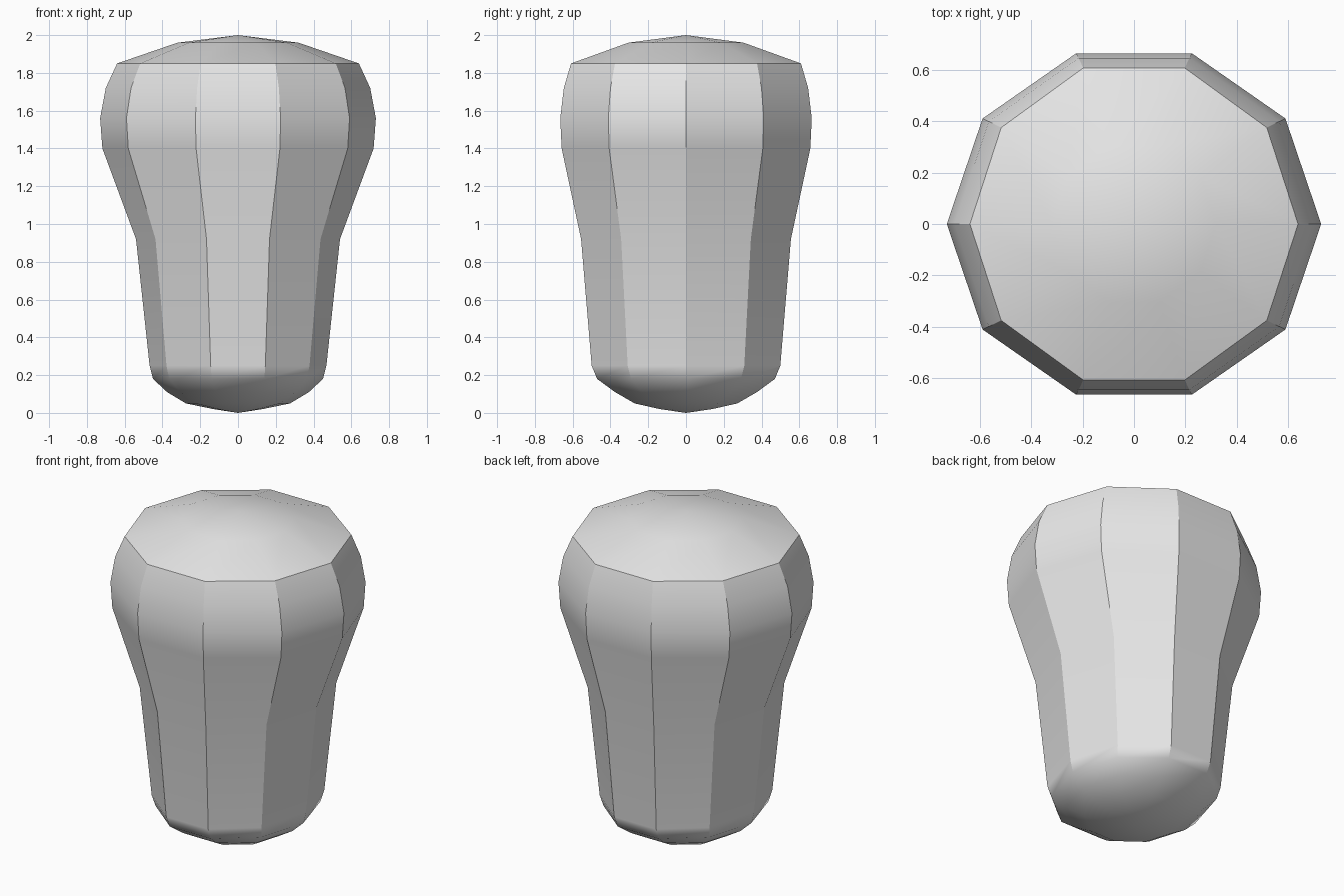
import bpy, bmesh
from math import cos, sin, pi

cube = bpy.data.objects.get("Cube")
if cube:
    bpy.data.objects.remove(cube, do_unlink=True)

SIDES = 10
# Rings from bottom to top: height, radius along x, radius along y
RINGS = [
    (0.02, 0.13, 0.145), (0.05, 0.275, 0.285), (0.11, 0.375, 0.395),
    (0.18, 0.45, 0.495), (0.25, 0.468, 0.525), (0.92, 0.54, 0.584),
    (1.40, 0.718, 0.692), (1.56, 0.73, 0.70), (1.72, 0.70, 0.68),
    (1.85, 0.64, 0.64), (1.96, 0.32, 0.32),
]
BODY_BOTTOM, BODY_TOP = 0.17, 1.84

# Grey material
grey = bpy.data.materials.new("plain_grey")
grey.use_nodes = True
colour = (0.8, 0.8, 0.8, 1)
grey.diffuse_color = colour
grey.node_tree.nodes["Principled BSDF"].inputs["Base Color"].default_value = colour

# Ten-sided knob built from stacked rings closed by fans
bm = bmesh.new()
loops = []
for z, rx, ry in RINGS:
    angles = [2 * pi * i / SIDES for i in range(SIDES)]
    loops.append([bm.verts.new((rx * cos(a), ry * sin(a), z)) for a in angles])
bottom = bm.verts.new((0, 0, 0))
top = bm.verts.new((0, 0, 2))
for i in range(SIDES):
    j = (i + 1) % SIDES
    bm.faces.new((bottom, loops[0][j], loops[0][i]))
    bm.faces.new((top, loops[-1][i], loops[-1][j]))
    for low, high in zip(loops, loops[1:]):
        bm.faces.new((low[i], low[j], high[j], high[i]))

# Smooth faces with crisp upright edges and a crisp rim below the cap
for face in bm.faces:
    face.smooth = True
for edge in bm.edges:
    z0, z1 = sorted(v.co.z for v in edge.verts)
    upright = z1 - z0 > 0.01 and z0 > BODY_BOTTOM and z1 < BODY_TOP + 0.02
    rim = z0 > BODY_TOP and z1 < BODY_TOP + 0.02
    edge.smooth = not (upright or rim)

mesh = bpy.data.meshes.new("knob")
bm.to_mesh(mesh)
bm.free()
mesh.materials.append(grey)
knob = bpy.data.objects.new("knob", mesh)
bpy.context.collection.objects.link(knob)

# Keep the long side panels visually flat
weighted = knob.modifiers.new("flat_panels", "WEIGHTED_NORMAL")
weighted.keep_sharp = True
